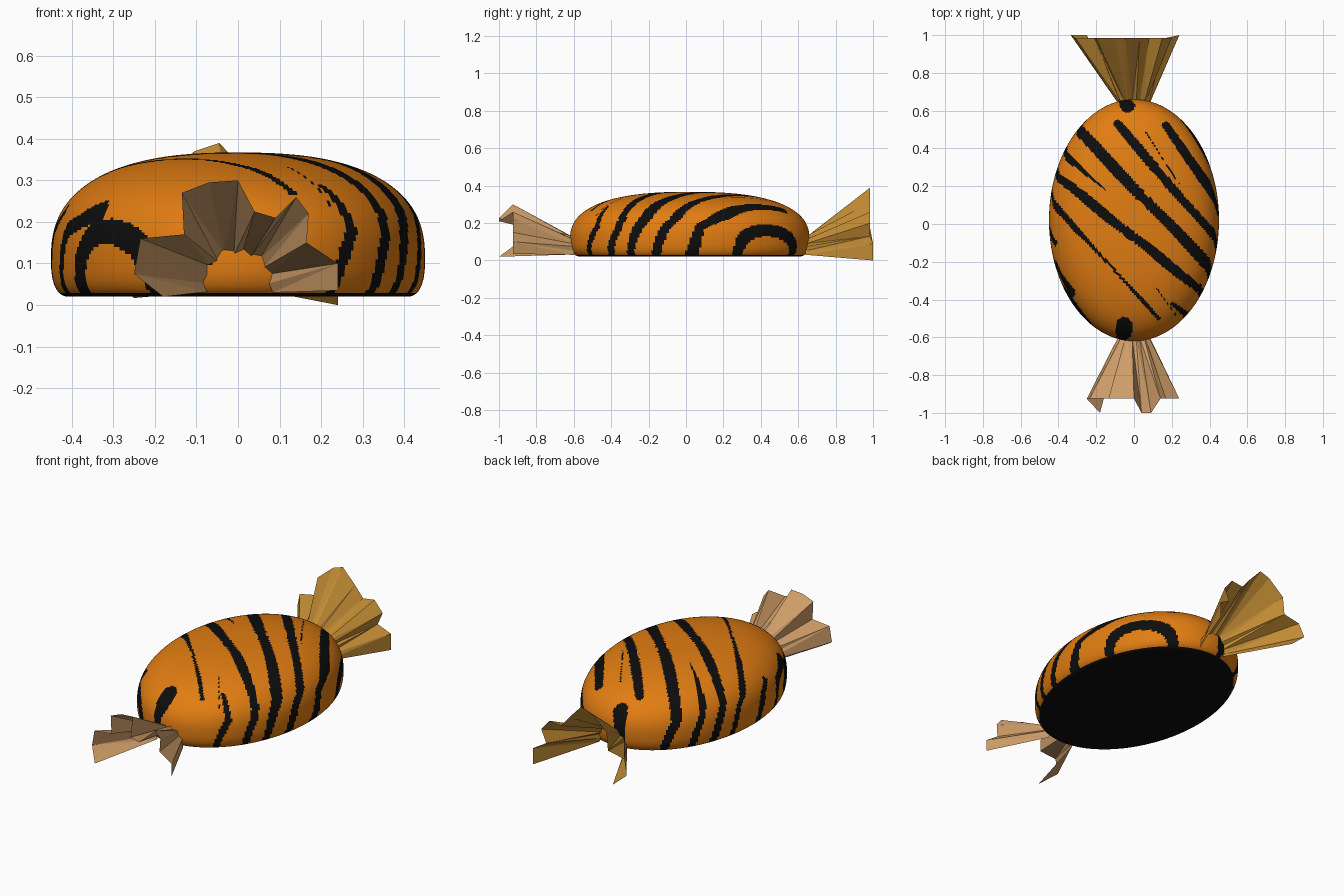
import bpy, bmesh, math
from mathutils import Vector

if "Cube" in bpy.data.objects:
    bpy.data.objects.remove(bpy.data.objects["Cube"])

A, B, CY = 0.45, 0.64, 0.02      # half width, half length, centre in y
SEG, RINGS = 320, 70
R, L = 1, -1


def material(name, rgb):
    m = bpy.data.materials.new(name)
    m.diffuse_color = (*rgb, 1)
    m.use_nodes = True
    m.node_tree.nodes["Principled BSDF"].inputs["Base Color"].default_value = m.diffuse_color
    return m


orange = material("orange", (0.76, 0.205, 0.006))
black = material("black", (0.004, 0.004, 0.004))
tan = material("tan", (0.62, 0.34, 0.14))
gold = material("gold", (0.54, 0.26, 0.035))


def finish(bm, name, mats, smooth):
    me = bpy.data.meshes.new(name)
    bm.to_mesh(me)
    bm.free()
    for m in mats:
        me.materials.append(m)
    for p in me.polygons:
        p.use_smooth = smooth
    bpy.context.collection.objects.link(bpy.data.objects.new(name, me))


# Stripe map: top view, with the side walls folded outwards
def unfold(x, y, z):
    n = Vector((x / A ** 2, (y - CY) / B ** 2))
    if n.length > 0:
        n.normalize()
    return Vector((x, y)) + n * max(0, 0.22 - z)


def wall(side, y, z):
    x = side * A * 0.98 * math.sqrt(max(0, 1 - ((y - CY) / B) ** 2))
    return unfold(x, y, z)


segments = []


def stripe(w0, w1, pts):
    k = len(pts) - 1
    for i in range(k):
        segments.append((pts[i], pts[i + 1], w0 + (w1 - w0) * i / k, w0 + (w1 - w0) * (i + 1) / k))


# Stripe foot running down a side wall, from the floor up
def foot(side, y):
    return [wall(side, y, 0.03), wall(side, y + side * 0.05, 0.18)]


def arch(side, y, half, top, w):
    stripe(w, w, [wall(side, y + half * math.cos(a), 0.04 + (top - 0.04) * math.sin(a))
                  for a in [math.pi * i / 8 for i in range(9)]])


# Diagonals over the top, reaching both walls
for left_y, right_y, w in ((.55, -.3, .029), (.32, -.41, .025)):
    stripe(w, w, foot(L, left_y) + foot(R, right_y)[::-1])
# Diagonals that fade out on the top: side, foot y, fading end, widths
for side, y, end, w0, w1 in ((R, -.16, (-.09, .53), .028, .022), (R, .03, (.17, .52), .04, .018),
                             (L, .43, (-.15, .18), .028, .006), (L, .2, (.13, -.5), .026, .006),
                             (R, -.53, (.2, -.42), .024, .012), (L, -.17, (-.34, -.36), .024, .028),
                             (L, 0, (-.42, -.1), .026, .02)):
    stripe(w0, w1, foot(side, y) + [Vector(end)])
# Hairline streaks
for a, b in (((.06, .49), (.24, .21)), ((.12, -.34), (.22, -.48))):
    stripe(.006, .006, [Vector(a), Vector(b)])
# Arches on the walls and blotches behind the wrapper ends
arch(R, .43, .15, .165, .038)
arch(L, -.43, .12, .18, .038)
stripe(.045, .03, [Vector((-.05, -.54)), wall(L, -.612, .13)])
stripe(.04, .035, [Vector((-.03, .63)), wall(L, .655, .06)])


def is_black(c):
    if c.z < 0.03:
        return True
    e = unfold(*c)
    rag = 0.004 * math.sin(31 * e.x + 17 * e.y)      # slightly ragged edge
    for a, b, wa, wb in segments:
        d = b - a
        t = min(1, max(0, (e - a).dot(d) / d.length_squared))
        if (e - a - d * t).length < wa + (wb - wa) * t + rag:
            return True
    return False


# Candy body: a domed profile with a flat base, swept round an ellipse
def quarter(t):
    return math.cos(t) ** 0.8, math.sin(t) ** 0.8


profile = []
for i in range(16, 0, -1):
    c, s = quarter(math.pi / 2 * i / 16)
    profile.append((0.9 + 0.1 * c, 0.11 - 0.09 * s))
for i in range(RINGS):
    c, s = quarter(math.pi / 2 * i / RINGS)
    profile.append((c, 0.11 + 0.257 * s))

bm = bmesh.new()
rings = []
for s, z in profile:
    rings.append([bm.verts.new((A * s * math.cos(2 * math.pi * i / SEG),
                                CY + B * s * math.sin(2 * math.pi * i / SEG), z)) for i in range(SEG)])
for lo, hi in zip(rings, rings[1:]):
    for i in range(SEG):
        j = (i + 1) % SEG
        bm.faces.new((lo[i], lo[j], hi[j], hi[i]))
bm.faces.new(rings[-1])
base = bm.faces.new(rings[0][::-1])
for f in bm.faces:
    f.material_index = int(is_black(f.calc_center_median()))
bm.normal_update()
# keep the flat base sharp against the rounded wall
for e in base.edges:
    e.smooth = False
finish(bm, "candy_body", [orange, black], True)


# Pleated wrapper end: root arch on the body joined to a crumpled rim (x, z)
def wrapper_end(name, rim, root_y, tip_y, fold_y, folds, mat):
    bm = bmesh.new()
    prev = None
    for i, (x, z) in enumerate(rim):
        a = math.radians(190 - 200 * i / (len(rim) - 1))
        r = 0.085 if i % 2 else 0.075
        root = bm.verts.new((r * math.cos(a), root_y, 0.045 + r * math.sin(a)))
        tip = bm.verts.new((x, fold_y if i in folds else tip_y, z))
        if prev:
            bm.faces.new((prev[0], prev[1], tip, root))
        prev = (root, tip)
    bmesh.ops.triangulate(bm, faces=bm.faces[:])
    finish(bm, name, [mat], False)


wrapper_end("front_wrapper_end", [
    (-.18, .02), (-.25, .075), (-.235, .16), (-.13, .17), (-.135, .27), (-.07, .295), (0, .3),
    (.04, .225), (.09, .21), (.14, .26), (.17, .22), (.165, .15), (.24, .1), (.24, .035)],
    -0.6, -0.925, -1, (0, 7, 8), tan)
wrapper_end("back_wrapper_end", [
    (-.25, .017), (-.335, .09), (-.31, .17), (-.21, .19), (-.2, .29), (-.105, .37), (-.045, .39),
    (.03, .31), (.08, .25), (.15, .26), (.2, .2), (.17, .13), (.24, .09), (.24, 0)],
    0.64, 0.985, 1, (0, 1, 12, 13), gold)
